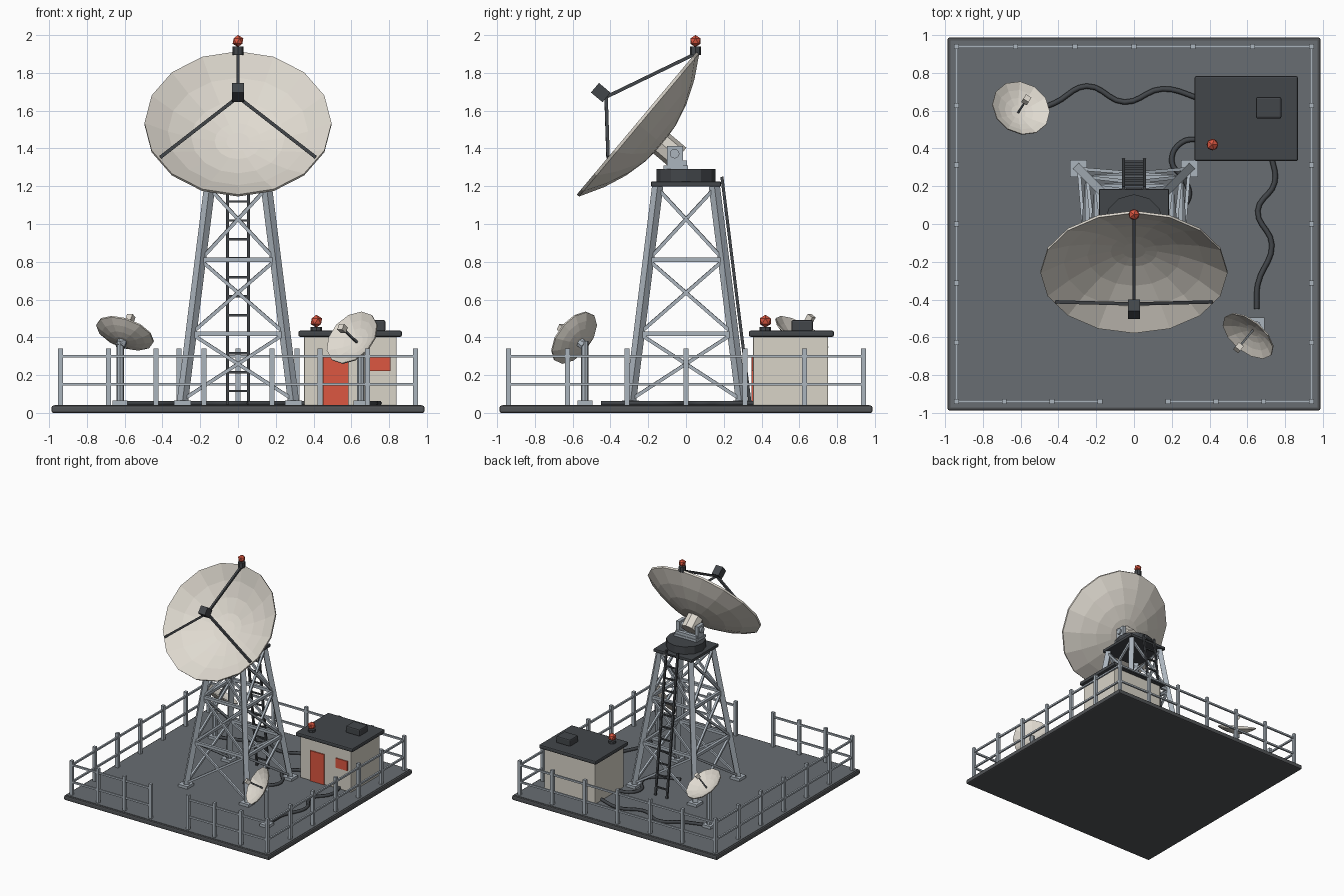
import bpy, bmesh, math
from mathutils import Vector, Matrix

old = bpy.data.objects.get("Cube")
if old:
    bpy.data.objects.remove(old)


def material(name, rgb):
    m = bpy.data.materials.new(name)
    m.use_nodes = True
    m.diffuse_color = (*rgb, 1)
    m.node_tree.nodes["Principled BSDF"].inputs["Base Color"].default_value = (*rgb, 1)
    return m


DARK = material("dark metal", (0.055, 0.061, 0.068))
SLAB = material("slab grey", (0.085, 0.09, 0.096))
DECK = material("deck grey", (0.14, 0.155, 0.168))
STEEL = material("steel grey", (0.41, 0.46, 0.51))
CREAM = material("cream paint", (0.74, 0.70, 0.63))
WALL = material("cabin cream", (0.69, 0.655, 0.575))
RED = material("signal red", (0.72, 0.095, 0.052))


def finish(name, bm, mat, bevel=0):
    bmesh.ops.recalc_face_normals(bm, faces=bm.faces)
    me = bpy.data.meshes.new(name)
    bm.to_mesh(me)
    bm.free()
    me.materials.append(mat)
    ob = bpy.data.objects.new(name, me)
    bpy.context.collection.objects.link(ob)
    if bevel:
        mod = ob.modifiers.new("soft edges", "BEVEL")
        mod.width, mod.segments = bevel, 2
    return ob


def box(bm, lo, hi):
    lo, hi = Vector(lo), Vector(hi)
    mx = Matrix.Translation((lo + hi) / 2) @ Matrix.Diagonal((*(hi - lo), 1))
    bmesh.ops.create_cube(bm, size=1, matrix=mx)


def between(a, b):
    a, b = Vector(a), Vector(b)
    rot = (b - a).to_track_quat('Z', 'Y').to_matrix().to_4x4()
    return Matrix.Translation((a + b) / 2) @ rot, (b - a).length


def beam(bm, a, b, w):
    mx, length = between(a, b)
    bmesh.ops.create_cube(bm, size=1, matrix=mx @ Matrix.Diagonal((w, w, length, 1)))


def rod(bm, a, b, r, sides=8):
    mx, length = between(a, b)
    bmesh.ops.create_cone(bm, cap_ends=True, segments=sides, radius1=r, radius2=r,
                          depth=length, matrix=mx)


def single_box(name, lo, hi, mat, bevel=0):
    bm = bmesh.new()
    box(bm, lo, hi)
    return finish(name, bm, mat, bevel)


def dish_frame(center, axis):
    """Local frame: x level, y up the rim, z along the dish axis."""
    z = Vector(axis).normalized()
    x = Vector((0, 0, 1)).cross(z).normalized()
    rot = Matrix((x, z.cross(x), z)).transposed().to_4x4()
    return Matrix.Translation(center) @ rot


def dish(name, frame, radius, depth, thick, sides):
    """Closed bowl, revolved from an inner and an outer parabola."""
    steps = [0.25, 0.5, 0.75, 1]
    inner = [(radius * t, depth * (t * t - 1)) for t in steps]
    outer = [(radius * t, depth * (t * t - 1) - thick) for t in reversed(steps)]
    bm = bmesh.new()
    rings = []
    for r, z in inner + outer:
        rings.append([bm.verts.new(frame @ Vector((r * math.cos(a), r * math.sin(a), z)))
                      for a in (math.tau * i / sides for i in range(sides))])
    for p, q in zip(rings, rings[1:]):
        for i in range(sides):
            j = (i + 1) % sides
            bm.faces.new((p[i], p[j], q[j], q[i]))
    for ring, z in ((rings[0], -depth), (rings[-1], -depth - thick)):
        tip = bm.verts.new(frame @ Vector((0, 0, z)))
        for i in range(sides):
            bm.faces.new((ring[i], ring[(i + 1) % sides], tip))
    return finish(name, bm, CREAM)


def beacon(name, x, y, z, r, base):
    bm = bmesh.new()
    rod(bm, (x, y, z), (x, y, z + base), r)
    finish(name + "_base", bm, DARK)
    bm = bmesh.new()
    bmesh.ops.create_icosphere(bm, subdivisions=1, radius=r * 1.1,
                               matrix=Matrix.Translation((x, y, z + base + r * 0.95)))
    finish(name + "_lamp", bm, RED)


# Base slab and deck
single_box("base_slab", (-.987, -.987, 0), (.987, .987, .039), SLAB, .01)
single_box("deck", (-.972, -.972, .03), (.972, .972, .042), DECK)

# Perimeter fence with an entrance gap at the front
bm = bmesh.new()
E = .94
corners = [Vector((E, -E, 0)), Vector((E, E, 0)), Vector((-E, E, 0)), Vector((-E, -E, 0))]
runs = [(a, b, 6) for a, b in zip(corners, corners[1:])]
runs += [(Vector((s * E, -E, 0)), Vector((s * .18, -E, 0)), 3) for s in (-1, 1)]
for a, b, n in runs:
    for i in range(n + 1):
        p = a.lerp(b, i / n)
        box(bm, p + Vector((-.013, -.013, .04)), p + Vector((.013, .013, .34)))
    for z in (.152, .3):
        beam(bm, a + Vector((0, 0, z)), b + Vector((0, 0, z)), .015)
finish("fence", bm, STEEL)


# Lattice tower
def corner(i, z):
    h = .295 - (z - .05) * .126
    sx, sy = ((1, -1), (1, 1), (-1, 1), (-1, -1))[i % 4]
    return Vector((sx * h, sy * h, z))


legs, braces, feet = bmesh.new(), bmesh.new(), bmesh.new()
levels = [.07, .42, .81, 1.19]
for i in range(4):
    beam(legs, corner(i, .045), corner(i, 1.2), .042)
    c = corner(i, .05)
    box(feet, (c.x - .045, c.y - .045, .04), (c.x + .045, c.y + .045, .065))
    for k, (lo, hi) in enumerate(zip(levels, levels[1:])):
        beam(braces, corner(i, lo), corner(i + 1, hi), .018)
        beam(braces, corner(i + 1, lo), corner(i, hi), .018)
        if k:
            beam(braces, corner(i, lo), corner(i + 1, lo), .024)
finish("tower_legs", legs, STEEL)
finish("tower_braces", braces, STEEL)
finish("tower_feet", feet, STEEL)

# Ladder on the back of the tower
bm = bmesh.new()
foot, head = Vector((0, .34, .045)), Vector((0, .19, 1.25))
for s in (-1, 1):
    side = Vector((s * .055, 0, 0))
    beam(bm, foot + side, head + side, .016)
for i in range(12):
    p = foot.lerp(head, (i + .7) / 12)
    beam(bm, p - Vector((.055, 0, 0)), p + Vector((.055, 0, 0)), .012)
finish("ladder", bm, DARK)

# Platform, turntable and dish mount
single_box("platform", (-.185, -.185, 1.198), (.185, .185, 1.225), DARK, .006)
bm = bmesh.new()
rod(bm, (0, 0, 1.22), (0, 0, 1.29), .157, 12)
finish("turntable", bm, DARK)
bm = bmesh.new()
box(bm, (-.11, -.12, 1.288), (.11, .01, 1.31))
box(bm, (-.1, -.025, 1.3), (.1, .005, 1.335))
for s in (-1, 1):
    box(bm, (s * .09 - .015, -.1, 1.3), (s * .09 + .015, -.015, 1.412))
rod(bm, (-.118, -.06, 1.372), (.118, -.06, 1.372), .025, 12)
finish("mount_bracket", bm, STEEL)

# Main dish with feed and tripod
main = dish_frame((0, -.26, 1.535), (0, -.766, .643))
dish("main_dish", main, .495, .16, .016, 16)
bm = bmesh.new()
rod(bm, main @ Vector((0, 0, -.155)), main @ Vector((0, 0, -.285)), .068)
finish("dish_hub", bm, CREAM)
bm = bmesh.new()
for deg in (90, 210, 330):
    a = math.radians(deg)
    beam(bm, main @ Vector((.475 * math.cos(a), .475 * math.sin(a), 0)),
         main @ Vector((0, 0, .213)), .018)
finish("feed_struts", bm, DARK)
bm = bmesh.new()
beam(bm, main @ Vector((0, 0, .21)), main @ Vector((0, 0, .29)), .066)
finish("feed_box", bm, DARK)
beacon("dish_beacon", 0, .05, 1.895, .029, .046)


# Two small dishes on posts
def small_dish(name, center, axis):
    f = dish_frame(center, axis)
    dish(name, f, .159, .05, .008, 12)
    back = f @ Vector((0, 0, -.09))
    bm = bmesh.new()
    box(bm, (back.x - .04, back.y - .04, .04), (back.x + .04, back.y + .04, .065))
    rod(bm, (back.x, back.y, .05), (back.x, back.y, .38), .02)
    rod(bm, back, f @ Vector((0, 0, -.05)), .026)
    finish(name + "_post", bm, STEEL)
    bm = bmesh.new()
    beam(bm, f @ Vector((0, 0, -.05)), f @ Vector((0, 0, .08)), .011)
    finish(name + "_strut", bm, DECK)
    bm = bmesh.new()
    beam(bm, f @ Vector((0, 0, .072)), f @ Vector((0, 0, .108)), .034)
    finish(name + "_feed", bm, CREAM)


small_dish("small_dish_back", (-.597, .615, .425), (.3, .47, .83))
small_dish("small_dish_front", (.602, -.595, .4), (-.54, -.66, .51))

# Equipment cabin
single_box("cabin_walls", (.35, .355, .04), (.84, .752, .405), WALL, .005)
single_box("cabin_roof", (.32, .333, .402), (.868, .783, .436), DARK, .01)
single_box("roof_unit", (.645, .558, .43), (.78, .672, .492), DARK, .01)
single_box("cabin_door", (.45, .346, .042), (.585, .356, .305), RED)
single_box("cabin_window", (.695, .347, .222), (.808, .356, .305), RED)
beacon("cabin_beacon", .415, .42, .43, .031, .026)


# Cables lying on the deck
def cable(name, points):
    cu = bpy.data.curves.new(name, 'CURVE')
    cu.dimensions, cu.bevel_depth, cu.bevel_resolution = '3D', .014, 1
    cu.resolution_u, cu.use_fill_caps = 5, True
    sp = cu.splines.new('BEZIER')
    sp.bezier_points.add(len(points) - 1)
    for bp, (x, y) in zip(sp.bezier_points, points):
        bp.co = (x, y, .052)
        bp.handle_left_type = bp.handle_right_type = 'AUTO'
    tmp = bpy.data.objects.new(name + "_path", cu)
    bpy.context.collection.objects.link(tmp)
    me = bpy.data.meshes.new_from_object(tmp.evaluated_get(bpy.context.evaluated_depsgraph_get()))
    bpy.data.objects.remove(tmp)
    me.materials.clear()
    me.materials.append(DARK)
    bpy.context.collection.objects.link(bpy.data.objects.new(name, me))


cable("cable_back", [(-.6, .58), (-.42, .64), (-.25, .73), (-.05, .645), (.15, .715), (.36, .66)])
cable("cable_front", [(.65, -.45), (.655, -.32), (.73, -.11), (.655, .07), (.745, .22), (.725, .37)])
cable("cable_tower", [(.37, .45), (.25, .43), (.2, .33), (.27, .23), (.29, .14), (.2, .05), (.05, 0)])
